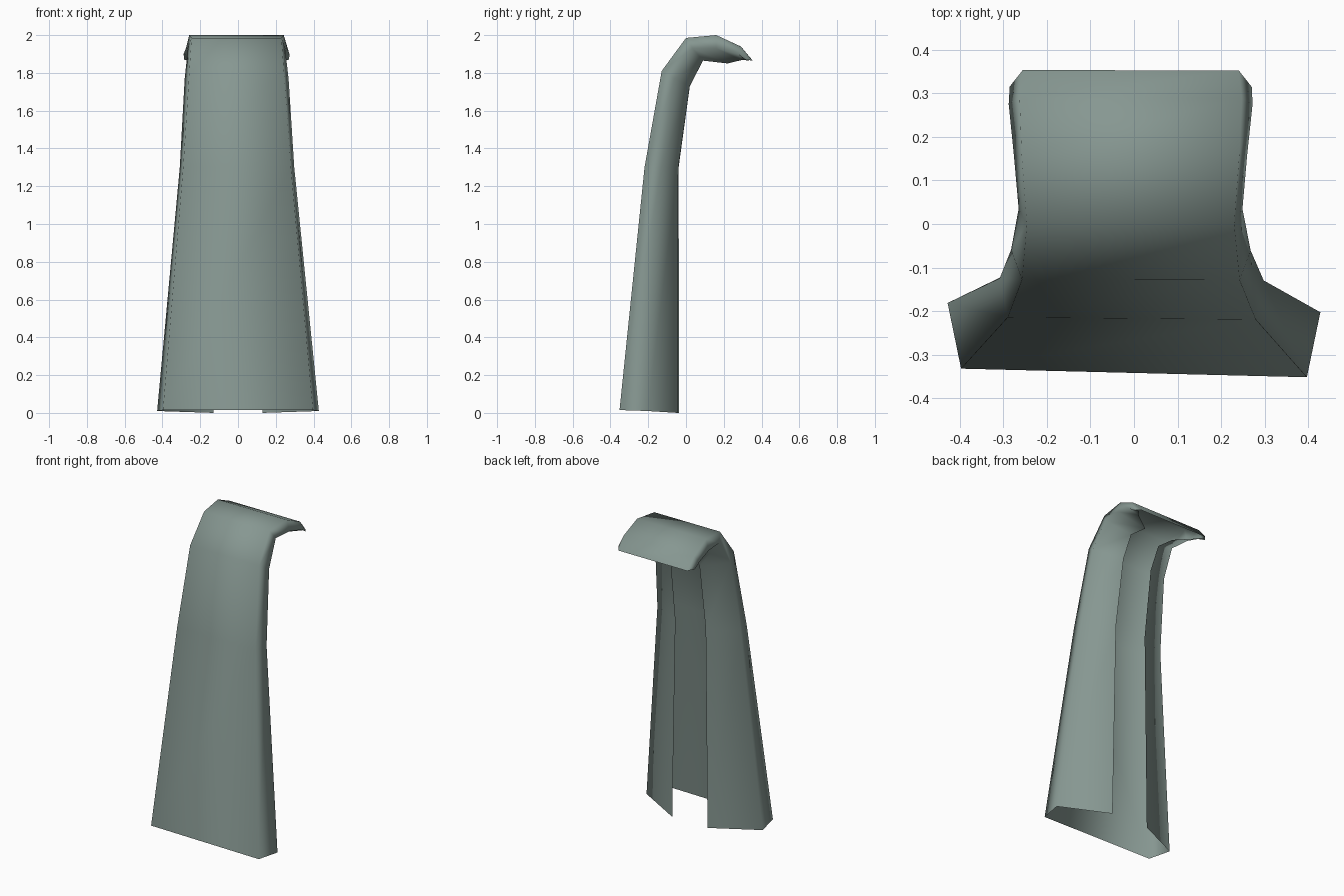
import bpy, bmesh

# Stations along the bent shell, each (half width, y, z) for
# the front corner, the side corner and the flange's free inner edge
STATIONS = [
    ((0.397, -0.342, 0.015), (0.428, -0.192, 0.01), (0.13, -0.04, 0.0)),
    ((0.285, -0.217, 1.30), (0.303, -0.127, 1.30), (0.11, -0.04, 1.30)),
    ((0.25, -0.128, 1.81), (0.275, -0.06, 1.77), (0.105, 0.02, 1.73)),
    ((0.238, 0.0, 1.985), (0.257, 0.035, 1.93), (0.105, 0.09, 1.865)),
    ((0.25, 0.16, 2.0), (0.268, 0.16, 1.93), (0.105, 0.22, 1.85)),
    ((0.255, 0.29, 1.94), (0.28, 0.275, 1.90), (0.22, 0.295, 1.868)),
    ((0.248, 0.353, 1.865), (0.278, 0.315, 1.87), (0.25, 0.335, 1.866)),
]

# Shell: an open C-shaped section lofted from the foot to the hooked tip
bm = bmesh.new()
rows = []
for front, side, inner in STATIONS:
    lean = -0.008 * front[2] / 2
    twist = 0.025 * (1 - front[2] / 2)
    loop = [(-1, inner), (-1, side), (-1, front), (1, front), (1, side), (1, inner)]
    rows.append([bm.verts.new((s * p[0] + lean, p[1] - twist * s * p[0], p[2]))
                 for s, p in loop])
for low, high in zip(rows, rows[1:]):
    for i in range(5):
        bm.faces.new((low[i], low[i + 1], high[i + 1], high[i]))

mesh = bpy.data.meshes.new("curved_shell")
bm.to_mesh(mesh)
bm.free()
shell = bpy.data.objects.new("curved_shell", mesh)
bpy.context.collection.objects.link(shell)

# Single grey-green colour
mat = bpy.data.materials.new("grey_green")
mat.diffuse_color = (0.24, 0.31, 0.285, 1)
mesh.materials.append(mat)

# Soft shading over the whole sheet
mesh.shade_smooth()
